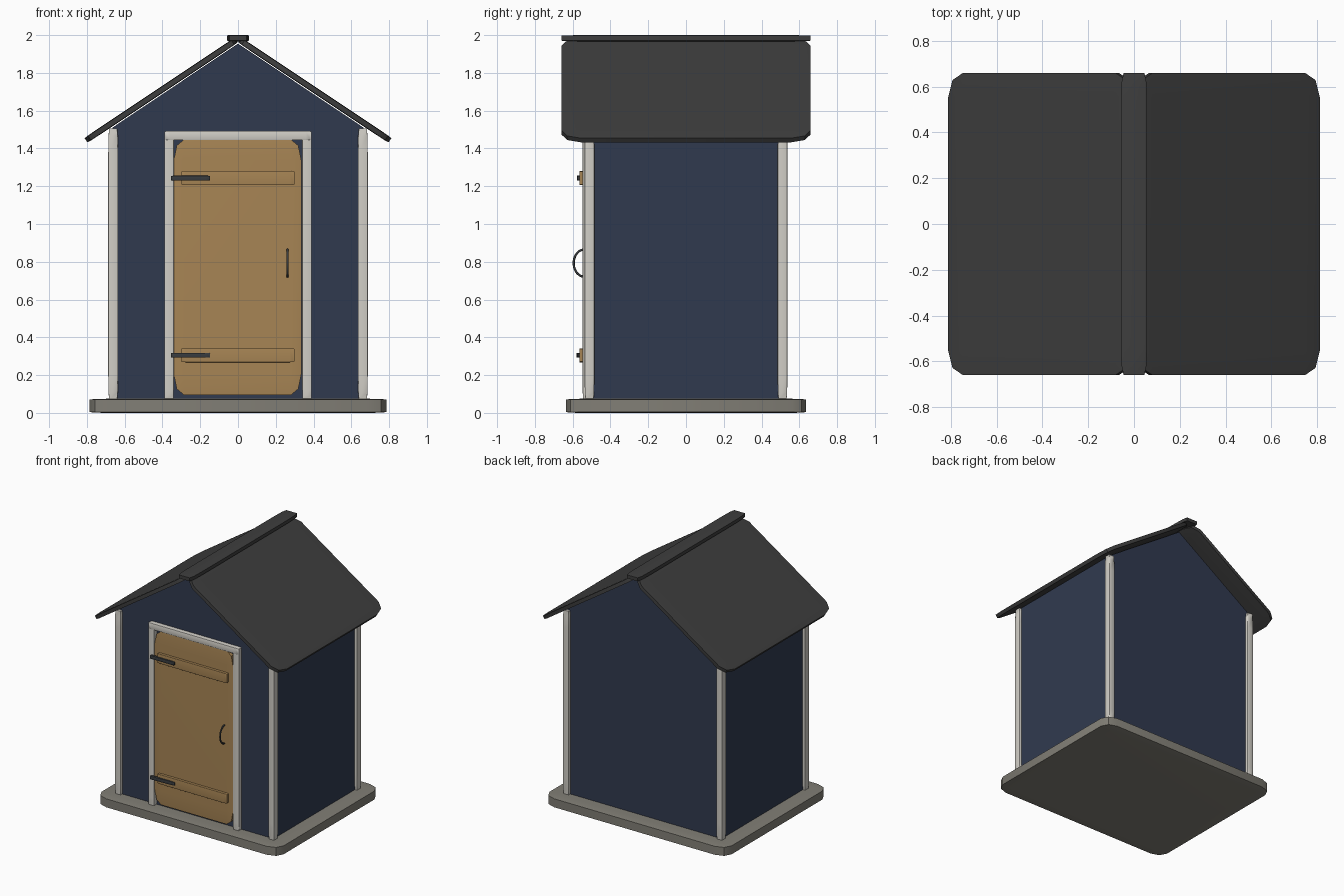
import bpy, bmesh, math
from mathutils import Matrix, Vector

if "Cube" in bpy.data.objects:
    bpy.data.objects.remove(bpy.data.objects["Cube"], do_unlink=True)


def material(name, rgb):
    m = bpy.data.materials.new(name)
    m.use_nodes = True
    m.diffuse_color = (*rgb, 1)
    m.node_tree.nodes["Principled BSDF"].inputs["Base Color"].default_value = (*rgb, 1)
    return m


NAVY = material("navy paint", (0.03, 0.042, 0.078))
TRIM = material("off white trim", (0.64, 0.62, 0.57))
WOOD = material("golden wood", (0.39, 0.235, 0.09))
ROOF = material("charcoal roofing", (0.048, 0.048, 0.048))
STONE = material("grey stone", (0.22, 0.21, 0.18))
IRON = material("dark iron", (0.04, 0.045, 0.05))


def finish(name, bm, mat, smooth=True):
    mesh = bpy.data.meshes.new(name)
    bmesh.ops.recalc_face_normals(bm, faces=bm.faces)
    bm.to_mesh(mesh)
    bm.free()
    mesh.materials.append(mat)
    obj = bpy.data.objects.new(name, mesh)
    bpy.context.collection.objects.link(obj)
    if smooth:
        bpy.ops.object.select_all(action='DESELECT')
        obj.select_set(True)
        bpy.context.view_layer.objects.active = obj
        bpy.ops.object.shade_smooth_by_angle(angle=math.radians(35))
    return obj


def soft_box(name, xs, ys, zs, mat, soft=0.06):
    """Box between limits; its rounding stretches with its proportions."""
    bm = bmesh.new()
    bmesh.ops.create_cube(bm, size=1)
    bmesh.ops.bevel(bm, geom=bm.edges[:], offset=soft, segments=2,
                    profile=0.5, affect='EDGES')
    spans = (xs, ys, zs)
    bmesh.ops.scale(bm, vec=[b - a for a, b in spans], verts=bm.verts)
    obj = finish(name, bm, mat)
    obj.location = [(a + b) / 2 for a, b in spans]
    return obj


# Base slab
soft_box("base_slab", (-0.785, 0.785), (-0.635, 0.635), (0, 0.075), STONE)

# Gabled walls
bm = bmesh.new()
profile = [(-0.665, 0.065), (0.665, 0.065), (0.665, 1.51), (0, 1.955), (-0.665, 1.51)]
gable = bm.faces.new([bm.verts.new((x, -0.512, z)) for x, z in profile])
back = bmesh.ops.extrude_face_region(bm, geom=[gable])["geom"]
bmesh.ops.translate(bm, vec=(0, 1.024, 0),
                    verts=[v for v in back if isinstance(v, bmesh.types.BMVert)])
finish("walls", bm, NAVY, smooth=False)

# Roof panels, both sloping down from the ridge
pitch = math.atan(2 / 3)
thick = 0.032
for side, label in ((1, "left"), (-1, "right")):
    panel = soft_box(label + "_roof_panel", (-0.478, 0.478), (-0.66, 0.66),
                     (-thick / 2, thick / 2), ROOF, 0.08)
    normal = Vector((side * math.sin(pitch), 0, math.cos(pitch)))
    panel.location = Vector((side * 0.398, 0, 1.695)) + normal * thick / 2
    panel.rotation_euler.y = side * pitch
soft_box("ridge_cap", (-0.057, 0.057), (-0.66, 0.66), (1.967, 2.0), ROOF, 0.1)

# Corner posts
for sx, label in ((1, "left"), (-1, "right")):
    for sy, end in ((-1, "front"), (1, "back")):
        x, y = sx * 0.661, sy * 0.511
        soft_box(f"{end}_{label}_corner_post", (x - 0.026, x + 0.026),
                 (y - 0.026, y + 0.026), (0.07, 1.505), TRIM, 0.09)

# Door frame
for s, label in ((1, "left"), (-1, "right")):
    soft_box(label + "_door_jamb", (s * 0.365 - 0.025, s * 0.365 + 0.025),
             (-0.547, -0.5), (0.075, 1.49), TRIM, 0.04)
soft_box("door_lintel", (-0.39, 0.39), (-0.548, -0.5), (1.445, 1.492), TRIM, 0.04)

# Door with battens and strap hinges
soft_box("door", (-0.34, 0.335), (-0.543, -0.5), (0.095, 1.447), WOOD, 0.08)
for z, label, turn in ((1.243, "upper", 0), (0.305, "lower", 0.04)):
    soft_box(label + "_batten", (-0.3, 0.298), (-0.565, -0.535),
             (z - 0.037, z + 0.037), WOOD, 0.04)
    hinge = soft_box(label + "_hinge", (-0.355, -0.148), (-0.577, -0.557),
                     (z - 0.013, z + 0.013), IRON, 0.1)
    hinge.rotation_euler.z = turn

# Bowed door handle
curve = bpy.data.curves.new("door_handle", 'CURVE')
curve.dimensions = '3D'
curve.bevel_depth = 0.006
curve.bevel_resolution = 2
curve.use_fill_caps = True
spline = curve.splines.new('POLY')
steps = 12
spline.points.add(steps)
for i, p in enumerate(spline.points):
    a = math.pi * i / steps
    p.co = (0.262, -0.538 - 0.057 * math.sin(a), 0.793 - 0.072 * math.cos(a), 1)
curve.materials.append(IRON)
bpy.context.collection.objects.link(bpy.data.objects.new("door_handle", curve))
